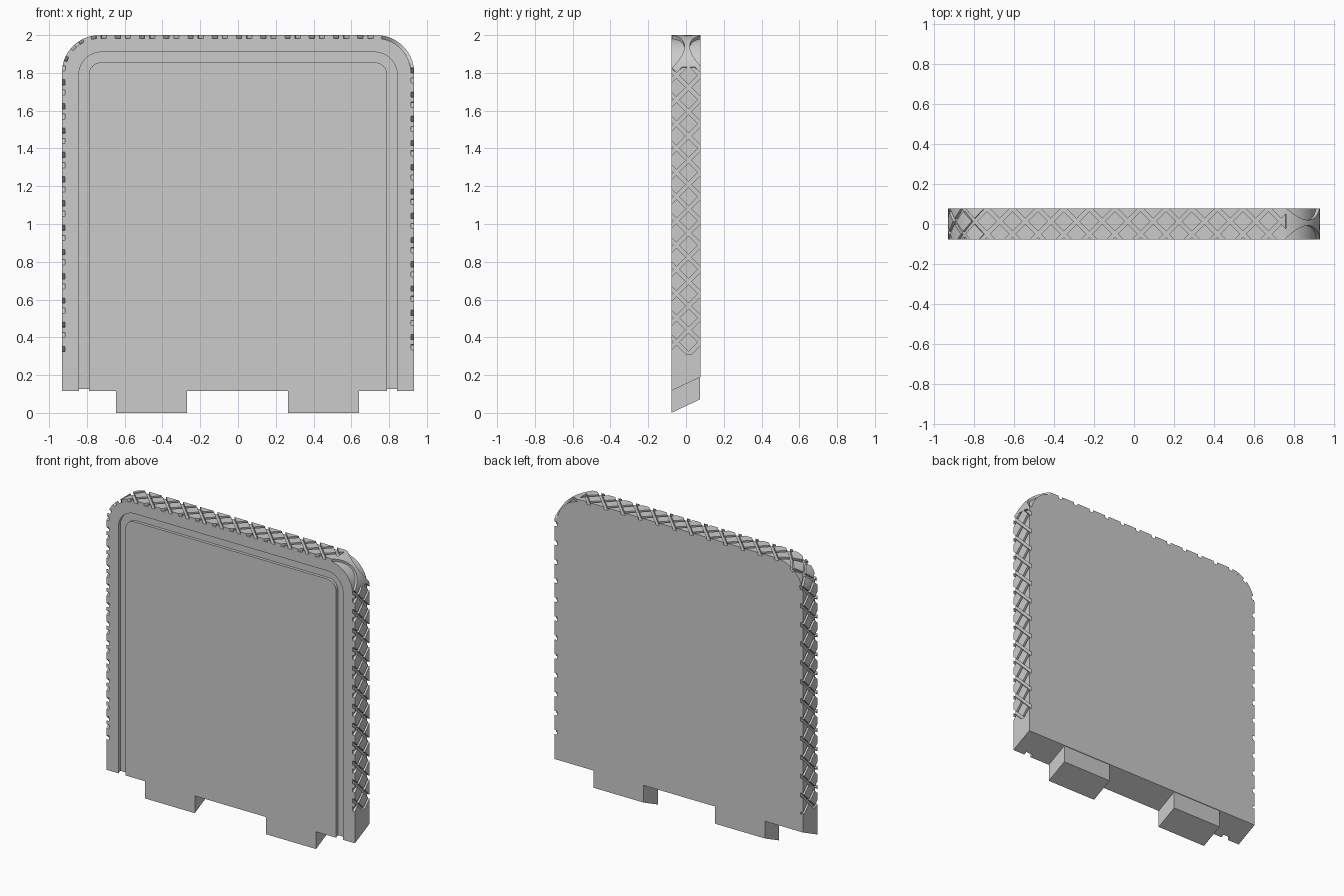
import bpy, bmesh
from math import sin, cos, pi

if "Cube" in bpy.data.objects:
    bpy.data.objects.remove(bpy.data.objects["Cube"])

W, TOP, T = 0.9325, 2.0, 0.078      # half width, height, half thickness
R, D = 0.2, 0.017                   # corner radius, knurl depth
SLOPE = 0.47                        # slant of the bottom edge
Z0 = 0.31                           # start of the knurling
ARC = R * pi / 2
S1 = TOP - R                        # perimeter stations along the rim
S2 = S1 + ARC
S3 = S2 + 2 * (W - R)
S4 = S3 + ARC
END = S4 + S1 - Z0


def bottom(y, z=0.117):
    return z + SLOPE * (y + T)


def rim(s, inset=0.0):
    """Point (x, z) on the rim; s runs up the right side, over, down the left."""
    r, cx, cz = R - inset, W - R, TOP - R
    if s <= S1:
        return W - inset, s
    if s < S2:
        a = (s - S1) / R
        return cx + r * cos(a), cz + r * sin(a)
    if s <= S3:
        return cx - (s - S2), TOP - inset
    if s < S4:
        a = pi / 2 + (s - S3) / R
        return -cx + r * cos(a), cz + r * sin(a)
    return -W + inset, S1 - (s - S4)


def arch(w, top, r, low, n=10):
    """Rounded arch outline from right foot to left foot."""
    right = [(w - r + r * cos(i * pi / 2 / n), top - r + r * sin(i * pi / 2 / n)) for i in range(n + 1)]
    left = [(-x, z) for x, z in reversed(right)]
    return [(w, low)] + right + left + [(-w, low)]


def finish(bm, name):
    bmesh.ops.recalc_face_normals(bm, faces=bm.faces)
    me = bpy.data.meshes.new(name)
    bm.to_mesh(me)
    bm.free()
    ob = bpy.data.objects.new(name, me)
    bpy.context.collection.objects.link(ob)
    return ob


def prism(name, outline, y0, y1, z_fix=None):
    """Extrude an (x, z) outline along y; z_fix may adjust z by y."""
    bm = bmesh.new()
    fix = z_fix or (lambda z, y: z)
    a, b = [[bm.verts.new((x, y, fix(z, y))) for x, z in outline] for y in (y0, y1)]
    bm.faces.new(a)
    bm.faces.new(b[::-1])
    for i in range(len(a)):
        j = (i + 1) % len(a)
        bm.faces.new((a[i], b[i], b[j], a[j]))
    return finish(bm, name)


# Plate: full width at the foot, inset where the knurl pads sit
steps = [Z0, S1] + [S1 + ARC * i / 16 for i in range(1, 17)]
steps += [S3 + ARC * i / 16 for i in range(17)] + [END]
outline = [(W, 0), (W, Z0)] + [rim(s, D) for s in steps] + [(-W, Z0), (-W, 0)]
plate = prism("plate", outline, -T, T, lambda z, y: bottom(y) if z == 0 else z)

# Arch-shaped channel cut in the front face
band = arch(0.843, 1.91, 0.12, -0.1) + arch(0.79, 1.855, 0.065, -0.1)[::-1]
cutter = prism("channel_cutter", band, -T - 0.05, -T + 0.02)
cutter.hide_render = True
mod = plate.modifiers.new("channel", 'BOOLEAN')
mod.operation, mod.solver, mod.object = 'DIFFERENCE', 'EXACT', cutter
bpy.context.view_layer.objects.active = plate
plate.select_set(True)
bpy.ops.object.modifier_apply(modifier=mod.name)
bpy.data.objects.remove(cutter)

# Two slanted tabs underneath
for side, x0, x1 in (("left", -0.645, -0.27), ("right", 0.265, 0.64)):
    prism(side + "_tab", [(x0, 0), (x1, 0), (x1, 0.117), (x0, 0.117)], -T, T - 0.003,
          lambda z, y: bottom(y, z))

# Knurling: raised pads wrapped round the rim, the gaps form the grooves
bm = bmesh.new()


def pad(stations, span):
    """Raised pad with y limits span(s) at every station."""
    prev = None
    for k, s in enumerate(stations):
        lo, hi = span(s)
        (xi, zi), (xo, zo) = rim(s, D), rim(s)
        ring = [bm.verts.new(p) for p in ((xi, lo, zi), (xo, lo, zo), (xo, hi, zo), (xi, hi, zi))]
        if prev:
            for i in range(4):
                j = (i + 1) % 4
                bm.faces.new((prev[i], prev[j], ring[j], ring[i]))
        if k in (0, len(stations) - 1):
            bm.faces.new(ring)
        prev = ring


def diamond(sc, yc, h, s_min, s_max):
    a, b = max(sc - h, s_min), min(sc + h, s_max)
    reach = h - max(0, abs(yc) - T)
    a, b = max(a, sc - reach), min(b, sc + reach)
    if b - a < 0.01:
        return
    marks = {a, b}
    cuts = [sc, S1, S2, S3, S4]
    for edge in (T - yc, T + yc):
        cuts += [sc - h + edge, sc + h - edge]
    for s0 in (S1, S3):
        cuts += [s0 + ARC * i / 16 for i in range(17)]
    marks |= {c for c in cuts if a + 1e-4 < c < b - 1e-4}
    pad(sorted(marks), lambda s: (max(-T, yc - h + abs(s - sc)), min(T, yc + h - abs(s - sc))))


P = 0.0642                          # half pitch of the knurl
H = P - 0.014                       # half size of a pad
SC_A, SC_B = S1 + 0.03, S2 - 0.03   # plain scooped stretch on the right corner
for s_min, s_max in ((Z0, SC_A), (SC_B, END)):
    for k in range(-1, int((END - Z0) / P) + 3):
        for j in range(5):
            if (k + j) % 2:
                diamond(Z0 + k * P, -0.115 + j * P, H, s_min, s_max)

# Right corner: narrow waisted ridge between two scoops
mid, half = (SC_A + SC_B) / 2, (SC_B - SC_A) / 2


def waist(s):
    w = 0.014 + 0.064 * ((s - mid) / half) ** 2
    return max(-T, 0.006 - w), min(T, 0.006 + w)


pad([SC_A + (SC_B - SC_A) * i / 20 for i in range(21)], waist)
bmesh.ops.remove_doubles(bm, verts=bm.verts, dist=1e-5)
knurl = finish(bm, "knurled_rim")

for ob in (plate, knurl):
    bpy.ops.object.select_all(action='DESELECT')
    ob.select_set(True)
    bpy.context.view_layer.objects.active = ob
    bpy.ops.object.shade_smooth_by_angle(angle=0.4)
